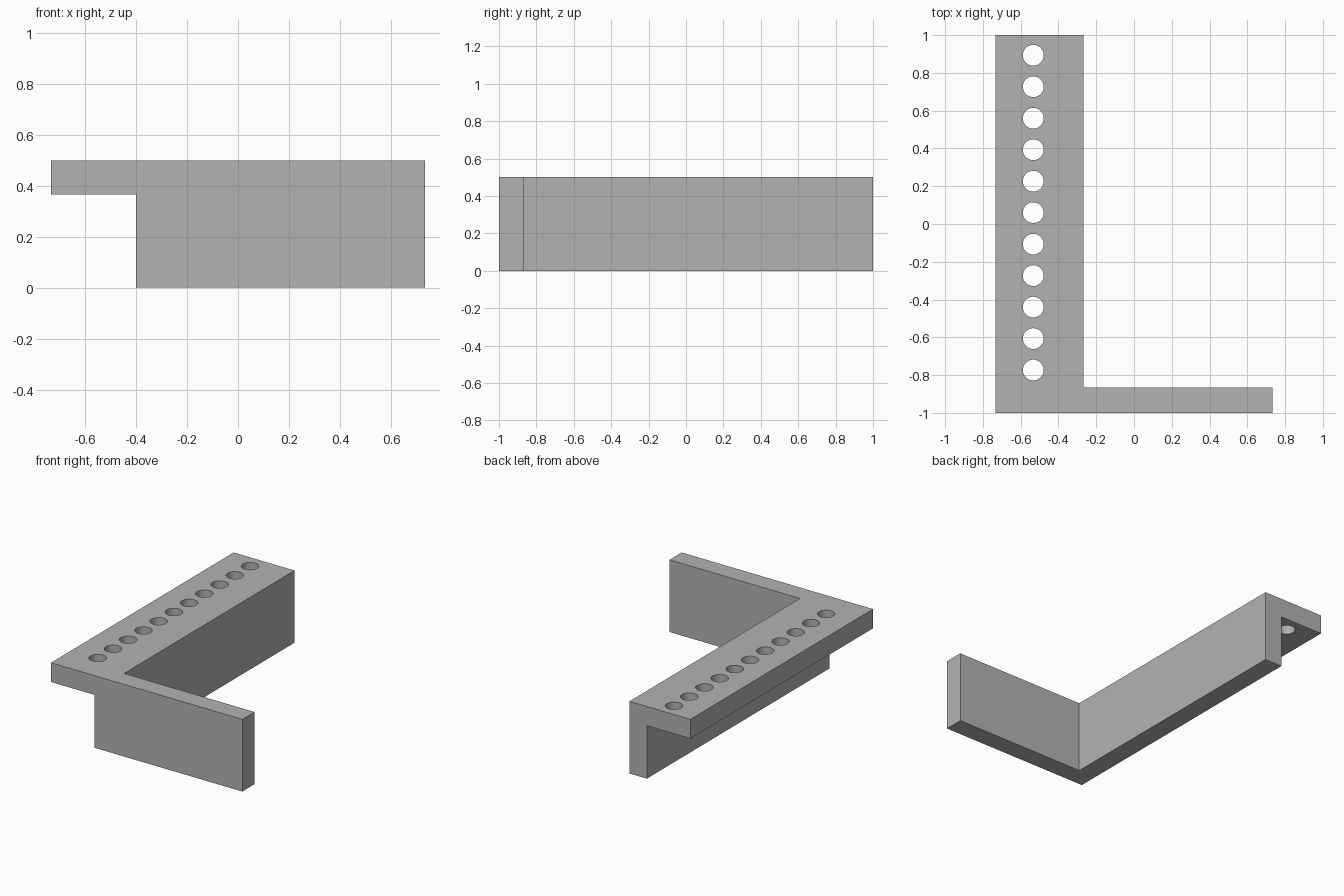
import bpy
import bmesh
from mathutils import Matrix

cube = bpy.data.objects.get("Cube")
if cube:
    bpy.data.objects.remove(cube, do_unlink=True)

# Main dimensions
T = 2 / 15                                   # wall thickness
H = 0.5                                      # overall height
X_OUT, X_END = -0.7333, 0.7333               # flange edge, leg end
X_IN = -0.2667                               # inner face of the long wall
HOLES, PITCH, FIRST_Y, HOLE_X, HOLE_R = 11, 1 / 6, -0.7733, -0.5333, 0.055

grey = bpy.data.materials.new("plain grey")
grey.use_nodes = True
colour = (0.45, 0.45, 0.45, 1)
grey.diffuse_color = colour
grey.node_tree.nodes["Principled BSDF"].inputs["Base Color"].default_value = colour


def add_object(name, bm):
    bmesh.ops.recalc_face_normals(bm, faces=bm.faces)
    mesh = bpy.data.meshes.new(name)
    bm.to_mesh(mesh)
    bm.free()
    mesh.materials.append(grey)
    obj = bpy.data.objects.new(name, mesh)
    bpy.context.collection.objects.link(obj)
    return obj


def prism(name, outline, z0, z1):
    """Extrude a plan outline from z0 up to z1."""
    bm = bmesh.new()
    face = bm.faces.new([bm.verts.new((x, y, z0)) for x, y in outline])
    top = bmesh.ops.extrude_face_region(bm, geom=[face])["geom"]
    bmesh.ops.translate(bm, vec=(0, 0, z1 - z0),
                        verts=[v for v in top if isinstance(v, bmesh.types.BMVert)])
    return add_object(name, bm)


def combine(target, tool, operation):
    """Apply a boolean and discard the tool object."""
    mod = target.modifiers.new(operation.lower(), "BOOLEAN")
    mod.operation, mod.solver, mod.object = operation, "EXACT", tool
    bpy.context.view_layer.objects.active = target
    bpy.ops.object.modifier_apply(modifier=mod.name)
    bpy.data.objects.remove(tool, do_unlink=True)


# Upright walls: long wall and front leg as one L-shaped plan
bracket = prism("angle_bracket", [
    (X_IN - T, -1), (X_END, -1), (X_END, T - 1),
    (X_IN, T - 1), (X_IN, 1), (X_IN - T, 1)], 0, H)

# Top flange running along the long wall
flange = prism("flange", [(X_OUT, -1), (X_IN, -1), (X_IN, 1), (X_OUT, 1)], H - T, H)
combine(bracket, flange, "UNION")

# Row of round holes through the flange
bm = bmesh.new()
for i in range(HOLES):
    place = Matrix.Translation((HOLE_X, FIRST_Y + i * PITCH, H - T / 2))
    bmesh.ops.create_cone(bm, cap_ends=True, segments=48, radius1=HOLE_R,
                          radius2=HOLE_R, depth=T * 2, matrix=place)
drill = add_object("hole_cutter", bm)
drill.hide_render = True
combine(bracket, drill, "DIFFERENCE")

# Smooth hole walls, crisp edges
bpy.ops.object.select_all(action="DESELECT")
bracket.select_set(True)
bpy.context.view_layer.objects.active = bracket
bpy.ops.object.shade_smooth_by_angle()
